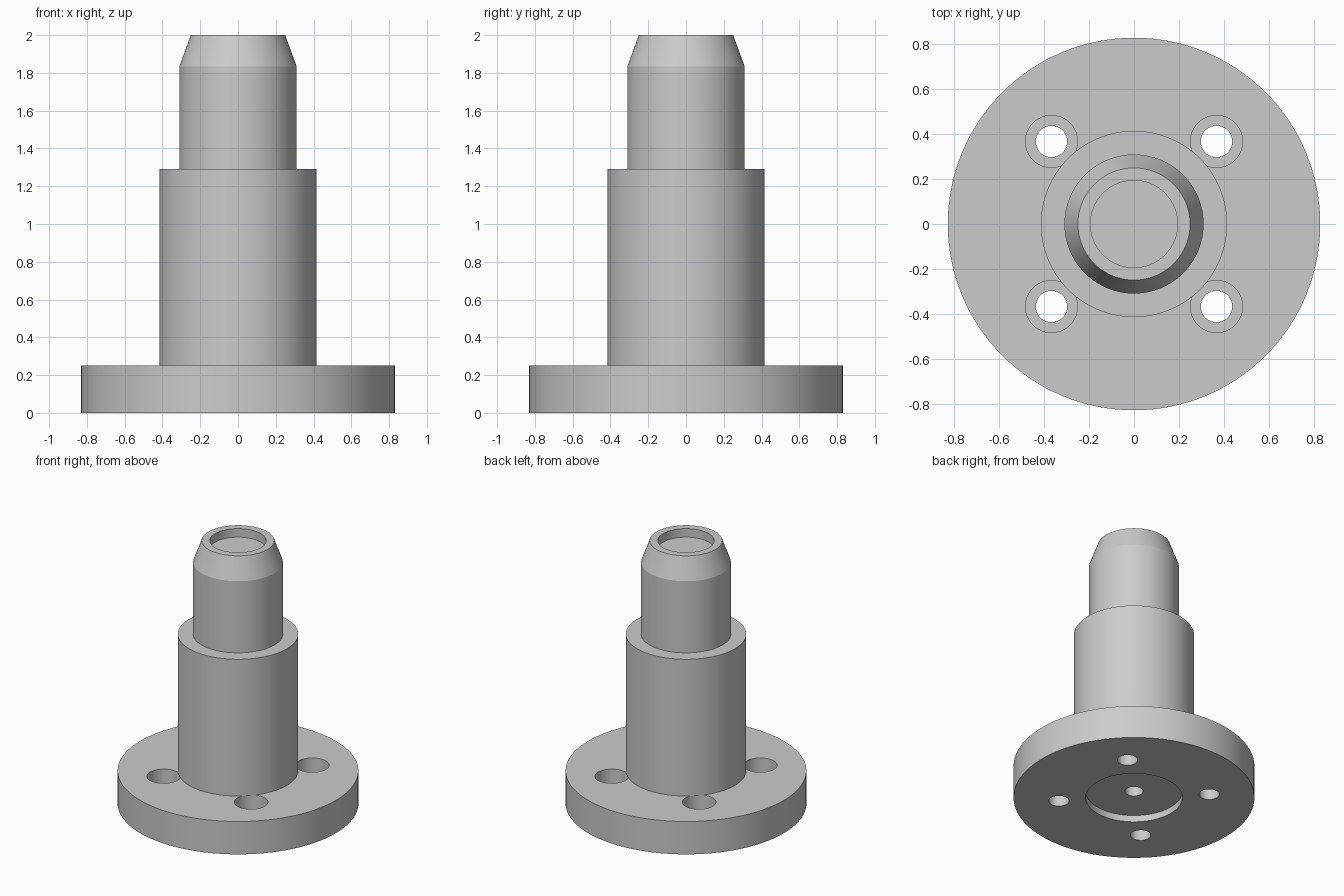
import bpy
import bmesh
from math import cos, sin, pi, radians
from mathutils import Matrix

cube = bpy.data.objects.get("Cube")
if cube:
    bpy.data.objects.remove(cube, do_unlink=True)

SIDES = 128

# Material
steel = bpy.data.materials.new("plain grey steel")
steel.use_nodes = True
colour = (0.6, 0.6, 0.6, 1)
steel.diffuse_color = colour
steel.node_tree.nodes["Principled BSDF"].inputs["Base Color"].default_value = colour


def lathe(name, profile, sides):
    """Revolve (radius, height) points about z; the ends lie on the axis."""
    bm = bmesh.new()
    rings = []
    for r, z in profile:
        count = sides if r > 0 else 1
        rings.append([bm.verts.new((r * cos(2 * pi * i / sides),
                                    r * sin(2 * pi * i / sides), z))
                      for i in range(count)])
    for a, b in zip(rings, rings[1:]):
        if len(a) == 1:
            bm.faces.new(b[::-1])
        elif len(b) == 1:
            bm.faces.new(a)
        else:
            for i in range(sides):
                j = (i + 1) % sides
                bm.faces.new((a[i], a[j], b[j], b[i]))
    # End caps are full polygons, so the axis points are not needed
    bmesh.ops.delete(bm, geom=[v for v in bm.verts if not v.link_faces], context="VERTS")
    bmesh.ops.recalc_face_normals(bm, faces=bm.faces)
    mesh = bpy.data.meshes.new(name)
    bm.to_mesh(mesh)
    bm.free()
    mesh.materials.append(steel)
    obj = bpy.data.objects.new(name, mesh)
    bpy.context.collection.objects.link(obj)
    return obj


# Flange, stepped column and chamfered nose, with end recesses
spigot = lathe("flanged_spigot", [
    (0, 0.45), (0.063, 0.45), (0.063, 0.05),    # blind centre hole
    (0.333, 0.05), (0.333, 0),                  # underside recess
    (0.83, 0), (0.83, 0.25),                    # flange
    (0.415, 0.25), (0.415, 1.29),               # column
    (0.31, 1.29), (0.31, 1.835), (0.25, 2),     # nose
    (0.194, 2), (0.194, 1.935), (0, 1.935),     # top pocket
], SIDES)

# Four counterbored bolt holes
bpy.context.view_layer.objects.active = spigot
spigot.select_set(True)
for k in range(4):
    cutter = lathe("bolt_hole_cutter", [
        (0, -0.1), (0.07, -0.1), (0.07, 0.11),
        (0.116, 0.11), (0.116, 0.25), (0, 0.25)], 48)
    cutter.data.transform(Matrix.Rotation(radians(45 + 90 * k), 4, "Z")
                          @ Matrix.Translation((0.52, 0, 0)))
    cutter.hide_render = True
    cut = spigot.modifiers.new("bolt_hole", "BOOLEAN")
    cut.operation = "DIFFERENCE"
    cut.solver = "EXACT"
    cut.object = cutter
    bpy.ops.object.modifier_apply(modifier=cut.name)
    bpy.data.objects.remove(cutter, do_unlink=True)

bpy.ops.object.shade_smooth_by_angle(angle=radians(15))
